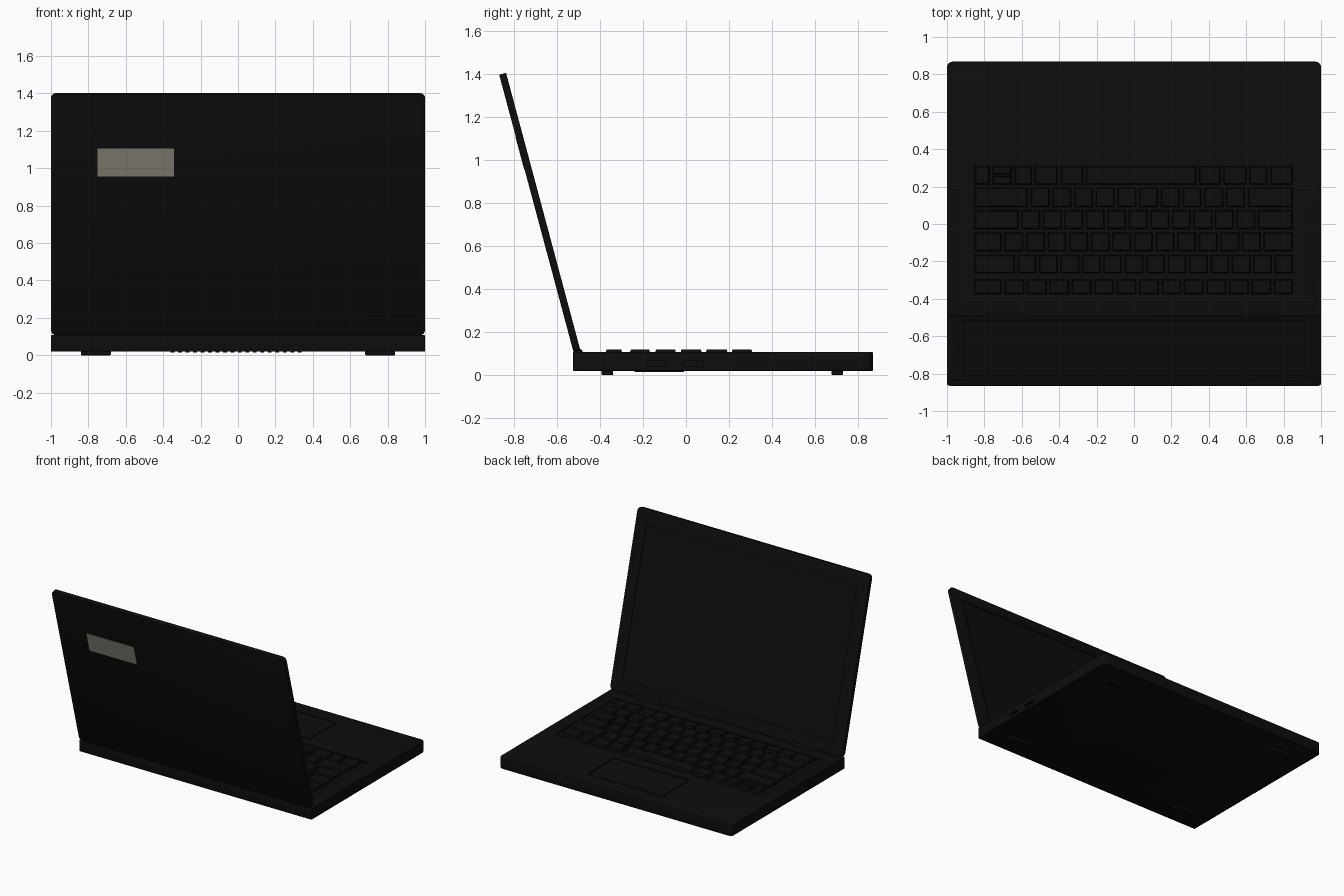
import bpy, bmesh, math
from mathutils import Matrix, Vector

cube = bpy.data.objects.get("Cube")
if cube:
    bpy.data.objects.remove(cube, do_unlink=True)


def material(name, rgb):
    m = bpy.data.materials.new(name)
    m.use_nodes = True
    m.diffuse_color = (*rgb, 1)
    bsdf = m.node_tree.nodes["Principled BSDF"]
    bsdf.inputs["Base Color"].default_value = (*rgb, 1)
    return m


BLACK = material("matte black", (0.004, 0.004, 0.004))
GREY = material("warm grey", (0.25, 0.24, 0.19))


def finish(bm, name, mat, bevel=0):
    bmesh.ops.recalc_face_normals(bm, faces=bm.faces)
    me = bpy.data.meshes.new(name)
    bm.to_mesh(me)
    bm.free()
    ob = bpy.data.objects.new(name, me)
    bpy.context.collection.objects.link(ob)
    me.materials.append(mat)
    if bevel:
        mod = ob.modifiers.new("soft edges", "BEVEL")
        mod.width = bevel
        mod.segments = 2
        mod.limit_method = "ANGLE"
        mod.angle_limit = math.radians(50)
    return ob


def add_box(bm, x0, x1, y0, y1, z0, z1, taper=0):
    """Box between limits, its top pulled in by taper."""
    vs = []
    for z, t in ((z0, 0), (z1, taper)):
        for x, y in ((x0 + t, y0 + t), (x1 - t, y0 + t), (x1 - t, y1 - t), (x0 + t, y1 - t)):
            vs.append(bm.verts.new((x, y, z)))
    bm.faces.new(vs[3::-1])
    bm.faces.new(vs[4:])
    for i in range(4):
        j = (i + 1) % 4
        bm.faces.new((vs[i], vs[j], vs[j + 4], vs[i + 4]))


def boxes(name, limits, mat=BLACK, taper=0, bevel=0):
    bm = bmesh.new()
    for lim in limits:
        add_box(bm, *lim, taper)
    return finish(bm, name, mat, bevel)


def slab(name, x, y0, y1, z0, z1, r_low, r_high, bevel):
    """Rounded rectangle in x and y, extruded from z0 to z1."""
    bm = bmesh.new()
    pts = []
    corners = ((x, y1, r_high), (-x, y1, r_high), (-x, y0, r_low), (x, y0, r_low))
    for k, (cx, cy, r) in enumerate(corners):
        sx, sy = math.copysign(r, cx), r if cy == y1 else -r
        for i in range(7):
            a = math.radians(90 * k + 15 * i)
            pts.append((cx - sx + r * math.cos(a), cy - sy + r * math.sin(a), z0))
    face = bm.faces.new([bm.verts.new(p) for p in pts])
    top = bmesh.ops.extrude_face_region(bm, geom=[face])["geom"]
    bmesh.ops.translate(bm, vec=(0, 0, z1 - z0),
                        verts=[v for v in top if isinstance(v, bmesh.types.BMVert)])
    return finish(bm, name, BLACK, bevel)


def cut(ob, limits):
    """Carve box shaped recesses, then drop the cutter."""
    cutter = boxes("cutter", limits)
    cutter.hide_render = True
    mod = ob.modifiers.new("recess", "BOOLEAN")
    mod.operation = "DIFFERENCE"
    mod.solver = "EXACT"
    mod.object = cutter
    bpy.context.view_layer.objects.active = ob
    for m in list(ob.modifiers):
        bpy.ops.object.modifier_apply(modifier=m.name)
    bpy.data.objects.remove(cutter, do_unlink=True)


# Base with keyboard well, touchpad groove and side ports
TOP = 0.108
base = slab("base", 1, -0.525, 0.868, 0.02, TOP, 0.006, 0.03, 0.004)
cut(base, [(-0.895, 0.89, -0.4, 0.335, TOP - 0.008, 0.2),
           (-0.325, 0.325, 0.42, 0.75, TOP - 0.008, 0.2),
           (0.98, 1.1, -0.18, -0.09, 0.04, 0.068),
           (0.98, 1.1, -0.01, 0.08, 0.04, 0.068)])
boxes("touchpad", [(-0.318, 0.318, 0.427, 0.743, 0.095, TOP - 0.001)])

# Keyboard: spans of keys per row, in x
def even(start, first, last, end, n):
    edges = [first + (last - first) * i / n for i in range(n + 1)]
    return list(zip([start] + edges, edges + [end]))


ROWS = [
    (-0.375, -0.295, even(-0.86, -0.70, 0.74, 0.855, 12)),
    (-0.262, -0.165, even(-0.86, -0.63, 0.745, 0.855, 12)),
    (-0.145, -0.045, even(-0.86, -0.70, 0.685, 0.855, 12)),
    (-0.027, 0.075, even(-0.86, -0.61, 0.655, 0.855, 11)),
    (0.09, 0.195, even(-0.86, -0.56, 0.60, 0.855, 10)),
]
GAP = 0.008
keys = [(a + GAP, b - GAP, y0, y1, 0.098, 0.12)
        for y0, y1, spans in ROWS for a, b in spans]

# Bottom row with the long bar and the two half-height arrow keys
edges = [-0.86, -0.765, -0.645, -0.54, -0.4, -0.265, 0.34, 0.47, 0.61, 0.72, 0.855]
for i, (a, b) in enumerate(zip(edges, edges[1:])):
    for y0, y1 in ([(0.21, 0.256), (0.264, 0.31)] if i == 1 else [(0.21, 0.31)]):
        keys.append((a + GAP, b - GAP, y0, y1, 0.098, 0.12))
boxes("keys", keys, taper=0.006)

# Feet and underside vent
boxes("feet", [(s * 0.76 - 0.08, s * 0.76 + 0.08, y - 0.027, y + 0.027, 0, 0.03)
               for s in (-1, 1) for y in (-0.365, 0.703)], bevel=0.005)
boxes("vent_slats", [(-0.36 + i * 0.04, -0.34 + i * 0.04, -0.24, -0.01, 0.014, 0.025)
                     for i in range(18)])

# Lid, drawn lying down with its inner face up, then raised and tilted
LENGTH, HALF, TILT = 1.335, 0.0165, math.radians(15)
raise_lid = (Matrix.Translation(Vector((0, -0.506, 0.11)))
             @ Matrix.Rotation(TILT, 4, "X")
             @ Matrix(((-1, 0, 0, 0), (0, 0, 1, 0), (0, 1, 0, 0), (0, 0, 0, 1))))
lid = slab("lid", 1, 0, LENGTH, -HALF, HALF, 0.03, 0.03, 0.004)
cut(lid, [(-0.91, 0.91, 0.09, LENGTH - 0.1, HALF - 0.006, 0.1)])
screen = boxes("screen", [(-0.9, 0.9, 0.1, LENGTH - 0.11, 0, HALF - 0.004)])
badge = boxes("back_plate", [(0.343, 0.75, 0.88, 1.035, -HALF - 0.002, -HALF + 0.002)], GREY)
for part in (lid, screen, badge):
    part.data.transform(raise_lid)

# Hinge barrels
for side, sign in (("left", 1), ("right", -1)):
    bm = bmesh.new()
    bmesh.ops.create_cone(bm, cap_ends=True, segments=20, radius1=0.015, radius2=0.015, depth=0.21,
                          matrix=Matrix.Translation((sign * 0.675, -0.495, 0.108))
                          @ Matrix.Rotation(math.pi / 2, 4, "Y"))
    finish(bm, side + "_hinge", BLACK)

# Smooth rounded parts while keeping creases
bpy.ops.object.select_all(action="DESELECT")
for ob in bpy.data.objects:
    if ob.type == "MESH" and ("hinge" in ob.name or ob in (base, lid)):
        ob.select_set(True)
        bpy.context.view_layer.objects.active = ob
bpy.ops.object.shade_smooth_by_angle(angle=math.radians(35))
